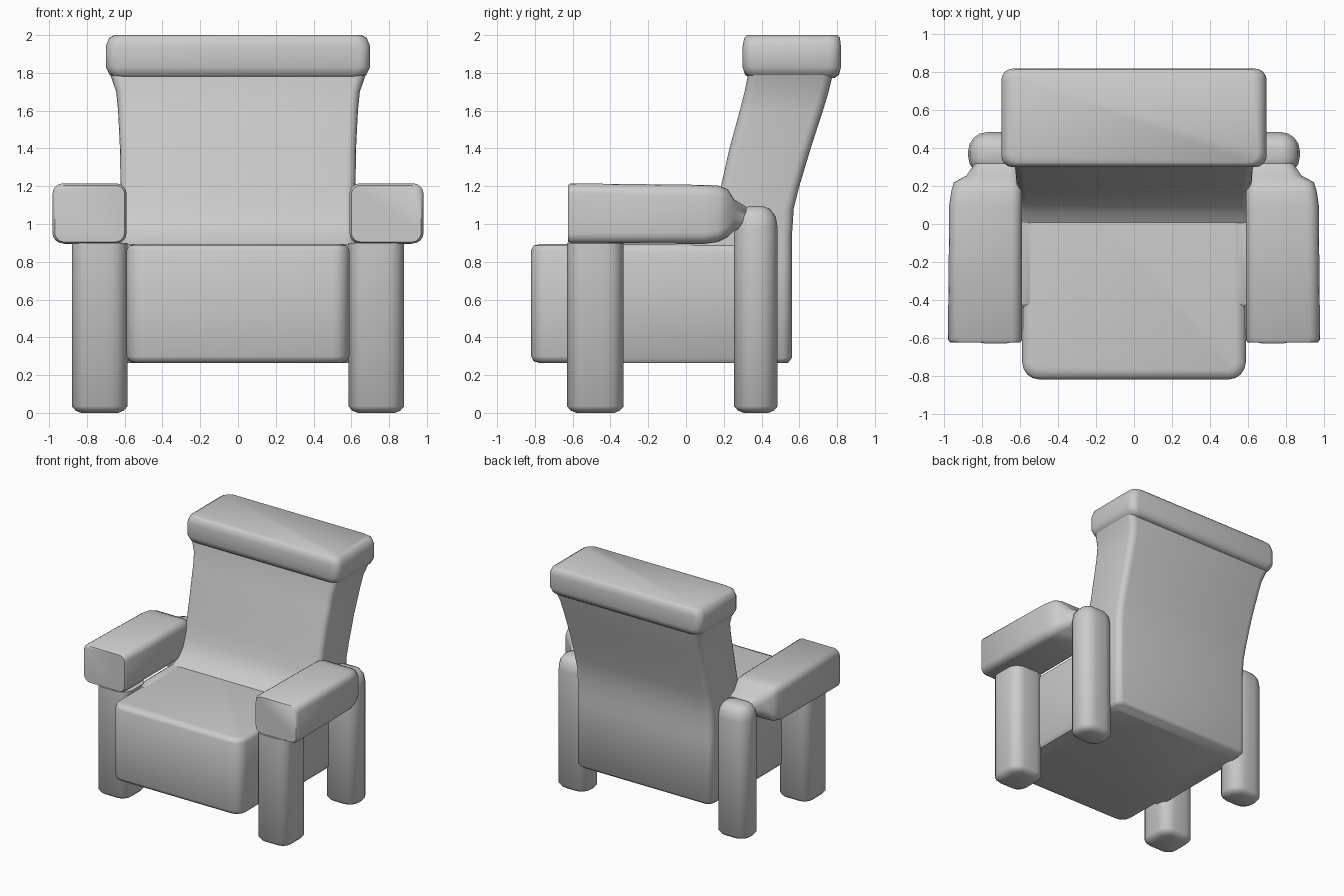
import bpy, bmesh, math

mat = bpy.data.materials.new("grey upholstery")
mat.diffuse_color = (0.6, 0.6, 0.6, 1)


def rounded_rect(u0, u1, v0, v1, r, n=4):
    pts = []
    for cu, cv, a0 in ((u1 - r, v1 - r, 0), (u0 + r, v1 - r, 90),
                       (u0 + r, v0 + r, 180), (u1 - r, v0 + r, 270)):
        for i in range(n + 1):
            a = math.radians(a0 + 90 * i / n)
            pts.append((cu + r * math.cos(a), cv + r * math.sin(a)))
    return pts


def loft(name, sections, axis="z", mirror=False):
    """Skin rounded rectangles (t, u0, u1, v0, v1, radius) along an axis."""
    bm = bmesh.new()
    rings = []
    for t, *rect in sections:
        rings.append([bm.verts.new((u, v, t) if axis == "z" else (u, t, v))
                      for u, v in rounded_rect(*rect)])
    for a, b in zip(rings, rings[1:]):
        for i in range(len(a)):
            j = (i + 1) % len(a)
            bm.faces.new((a[i], a[j], b[j], b[i]))
    bm.faces.new(rings[0])
    bm.faces.new(rings[-1])
    bmesh.ops.recalc_face_normals(bm, faces=bm.faces)
    me = bpy.data.meshes.new(name)
    bm.to_mesh(me)
    bm.free()
    me.materials.append(mat)
    ob = bpy.data.objects.new(name, me)
    bpy.context.collection.objects.link(ob)
    if mirror:
        ob.modifiers.new("mirror", "MIRROR").use_mirror_merge = False
    bpy.ops.object.select_all(action="DESELECT")
    ob.select_set(True)
    bpy.context.view_layer.objects.active = ob
    bpy.ops.object.shade_smooth_by_angle(angle=math.radians(50))
    return ob


def block(name, x0, x1, y0, y1, r, levels, mirror=False):
    """Upright block; levels are (height, inset) pairs that round its ends."""
    return loft(name, [(z, x0 + d, x1 - d, y0 + d, y1 - d, max(r - d, 0.02))
                       for z, d in levels], "z", mirror)


# Seat cushion block
block("seat", -0.59, 0.59, -0.82, 0.5, 0.09,
      [(0.265, 0.04), (0.275, 0.012), (0.30, 0), (0.86, 0), (0.885, 0.012), (0.895, 0.05)])

# Leaning backrest, curving into the seat
loft("backrest", [(z, -w, w, y0, y1, 0.05) for z, w, y0, y1 in (
    (0.265, 0.60, 0.30, 0.54), (0.29, 0.62, 0.29, 0.56), (0.80, 0.62, 0.10, 0.56),
    (0.89, 0.62, 0.00, 0.56), (0.93, 0.62, 0.06, 0.56), (1.00, 0.62, 0.12, 0.565),
    (1.08, 0.62, 0.15, 0.57), (1.20, 0.622, 0.185, 0.60), (1.40, 0.625, 0.23, 0.66),
    (1.60, 0.635, 0.285, 0.725), (1.70, 0.645, 0.31, 0.755), (1.80, 0.68, 0.33, 0.78))])

# Head roll on top
loft("head_roll", [(z, -w, w, y0, y1, 0.06) for z, w, y0, y1 in (
    (1.772, 0.645, 0.34, 0.785), (1.79, 0.68, 0.312, 0.81), (1.83, 0.70, 0.30, 0.82),
    (1.94, 0.70, 0.30, 0.82), (1.985, 0.682, 0.308, 0.815), (2.0, 0.655, 0.325, 0.80))])

# Side panels between the legs
block("side_panel", 0.50, 0.64, -0.45, 0.36, 0.04,
      [(0.265, 0.02), (0.29, 0), (0.85, 0), (0.88, 0.01), (0.893, 0.03)], True)

# Legs
block("front_leg", 0.585, 0.88, -0.63, -0.33, 0.09,
      [(0.0, 0.05), (0.012, 0.02), (0.035, 0), (0.90, 0)], True)
block("back_leg", 0.585, 0.875, 0.255, 0.485, 0.10,
      [(0.0, 0.05), (0.012, 0.02), (0.035, 0), (0.98, 0), (1.04, 0.01),
       (1.08, 0.04), (1.095, 0.08)], True)

# Armrests, narrowing into the back legs
loft("armrest", [
    (-0.625, 0.60, 0.97, 0.905, 1.205, 0.05), (-0.61, 0.59, 0.982, 0.897, 1.215, 0.055),
    (0.10, 0.59, 0.975, 0.895, 1.207, 0.06), (0.17, 0.59, 0.965, 0.905, 1.203, 0.06),
    (0.22, 0.595, 0.95, 0.93, 1.185, 0.06), (0.255, 0.60, 0.885, 0.965, 1.13, 0.06),
    (0.32, 0.60, 0.84, 0.98, 1.09, 0.05)], "y", True)
